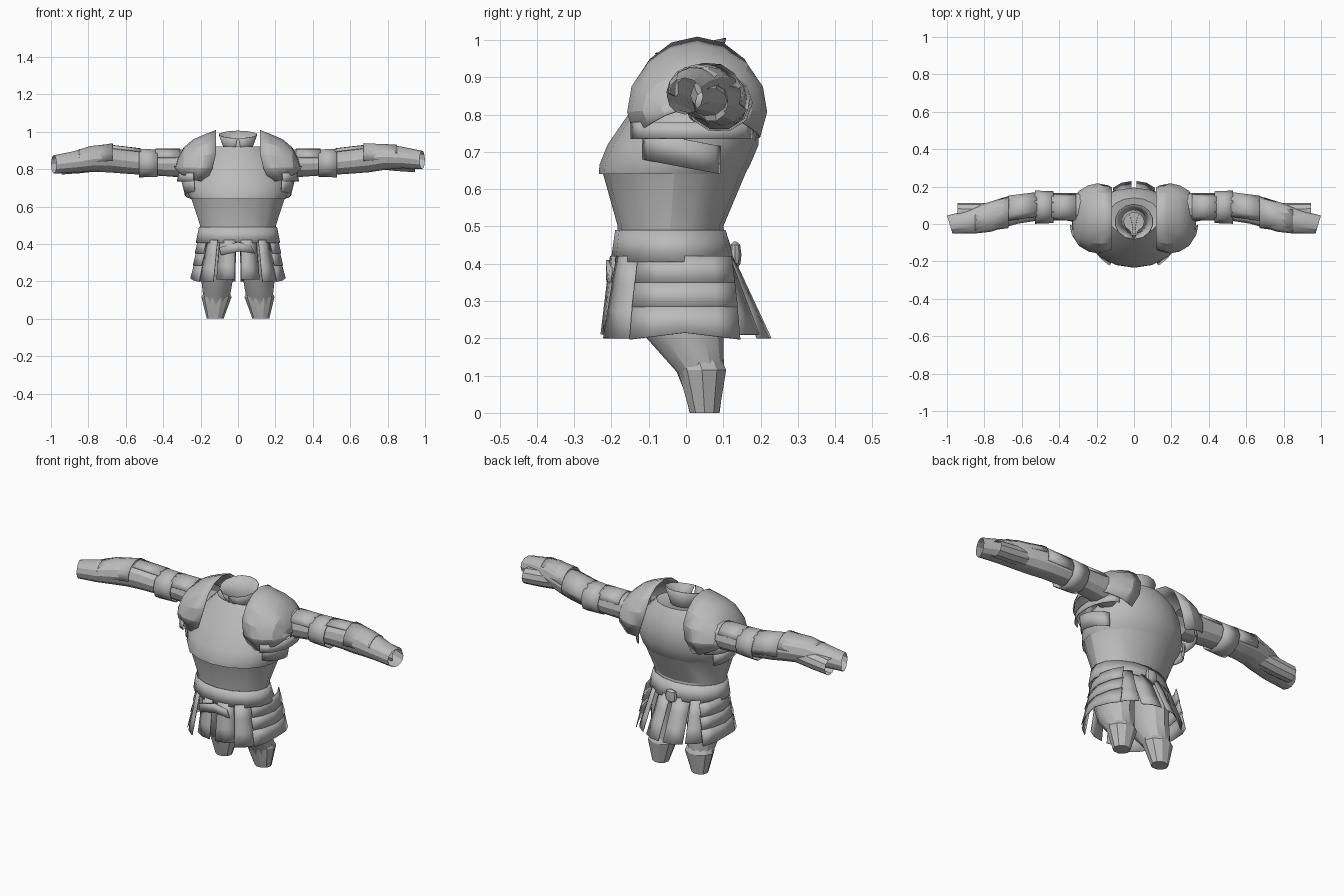
import bpy, bmesh, math
from mathutils import Vector

cube = bpy.data.objects.get("Cube")
if cube:
    bpy.data.objects.remove(cube, do_unlink=True)

steel = bpy.data.materials.new("plain grey")
steel.use_nodes = True
GREY = (0.5, 0.5, 0.5, 1)
steel.diffuse_color = GREY
steel.node_tree.nodes["Principled BSDF"].inputs["Base Color"].default_value = GREY


def loft(name, rows, closed=True, cap=False, angle=28):
    """Skin a list of equally long point rows."""
    bm = bmesh.new()
    grid = [[bm.verts.new(p) for p in row] for row in rows]
    n = len(rows[0])
    for a, b in zip(grid, grid[1:]):
        for i in range(n if closed else n - 1):
            j = (i + 1) % n
            bm.faces.new((a[i], a[j], b[j], b[i]))
    if cap:
        bm.faces.new(grid[-1])
    bmesh.ops.recalc_face_normals(bm, faces=bm.faces)
    mesh = bpy.data.meshes.new(name)
    bm.to_mesh(mesh)
    bm.free()
    mesh.materials.append(steel)
    ob = bpy.data.objects.new(name, mesh)
    bpy.context.collection.objects.link(ob)
    bpy.ops.object.select_all(action='DESELECT')
    bpy.context.view_layer.objects.active = ob
    ob.select_set(True)
    bpy.ops.object.shade_smooth_by_angle(angle=math.radians(angle))
    return ob


def thicken(ob, t=0.006):
    mod = ob.modifiers.new("thickness", 'SOLIDIFY')
    mod.thickness = t
    mod.offset = 0
    return ob


def arc(n, a0=0, a1=360, full=True):
    steps = n if full else n - 1
    return [math.radians(a0 + (a1 - a0) * i / steps) for i in range(n)]


def level(z, hw, front, back, n=16, cx=0):
    """Horizontal ring between a front and a back depth."""
    cy, ry = (front + back) / 2, (back - front) / 2
    return [Vector((cx + hw * math.cos(a), cy + ry * math.sin(a), z)) for a in arc(n)]


def upright(x, y, z, ry, rz, angles, slant=0):
    """Ring or arc standing across the x axis."""
    return [Vector((x + slant * math.cos(a), y + ry * math.cos(a), z + rz * math.sin(a)))
            for a in angles]


# Torso: waist, breastplate, sloping shoulders
loft("waist", [level(0.65, 0.252, -0.225, 0.163), level(0.5, 0.203, -0.183, 0.1),
               level(0.42, 0.205, -0.185, 0.115), level(0.41, 0.1, -0.1, 0.05)], cap=True)
loft("breastplate", [level(0.64, 0.252, -0.234, 0.158), level(0.665, 0.265, -0.232, 0.172),
                     level(0.72, 0.27, -0.21, 0.195), level(0.79, 0.245, -0.162, 0.195),
                     level(0.86, 0.2, -0.115, 0.18), level(0.92, 0.14, -0.06, 0.14),
                     level(0.905, 0.075, -0.05, 0.08)])

# Flared collar, lower at the front, with a throat notch
thicken(loft("collar", [[Vector((r * math.cos(a), 0.012 + r * 0.92 * math.sin(a), z + tilt * math.sin(a)))
                         for a in arc(15, gap - 90, 270 - gap, False)]
                        for z, r, gap, tilt in ((0.86, 0.055, 25, 0), (0.925, 0.08, 8, 0.005),
                                                (0.985, 0.102, 1, 0.02))], closed=False), 0.004)

# Belt and its fittings
thicken(loft("belt", [level(0.405, 0.224, -0.2, 0.132), level(0.49, 0.207, -0.188, 0.104)]), 0.004)
loft("belt_knob", [level(z, r, 0.132 - r / 2, 0.132 + r / 2, 10)
                   for z, r in ((0.385, 0.008), (0.4, 0.03), (0.425, 0.035), (0.45, 0.028), (0.46, 0.006))],
     cap=True)
thicken(loft("belt_knot", [[Vector((-0.1, -0.2, 0.38)), Vector((-0.09, -0.205, 0.34))],
                           [Vector((0.0, -0.21, 0.41)), Vector((0.01, -0.21, 0.36))],
                           [Vector((0.07, -0.2, 0.39)), Vector((0.09, -0.205, 0.35))]], closed=False), 0.01)


def strip(name, top, bottom, w0, w1, z1=0.2, z0=0.42):
    """Hanging plate from a top point to a bottom point, slightly bowed."""
    out = Vector((top[0], top[1] + 0.035, 0)).normalized()
    side = Vector((-out.y, out.x, 0))
    rows = []
    for i in range(4):
        t = i / 3
        p = Vector(top).lerp(Vector(bottom), t).to_3d()
        p.z = z0 + (z1 - z0) * t
        half = side * (w0 + (w1 - w0) * t) / 2
        rows.append([p - half - out * 0.006, p + out * 0.004, p + half - out * 0.006])
    return thicken(loft(name, rows, closed=False), 0.004)


for s, word in ((1, "left"), (-1, "right")):
    # Skirt strips front and back
    strip(word + "_front_inner_strip", (s * 0.058, -0.193), (s * 0.068, -0.215), 0.085, 0.105, 0.21)
    strip(word + "_front_outer_strip", (s * 0.14, -0.16), (s * 0.175, -0.18), 0.08, 0.12)
    strip(word + "_back_inner_strip", (s * 0.055, 0.115), (s * 0.065, 0.215), 0.09, 0.105)
    strip(word + "_back_outer_strip", (s * 0.14, 0.09), (s * 0.175, 0.155), 0.08, 0.12, 0.21)

    # Hip plate in three lightly stepped tiers
    tiers = ((0.42, 0.35, 0.213, 0.229, 0.125), (0.355, 0.285, 0.222, 0.24, 0.133), (0.29, 0.215, 0.234, 0.253, 0.14))
    for k, (z0, z1, x0, x1, h) in enumerate(tiers):
        thicken(loft(f"{word}_hip_plate_{k + 1}",
                     [[Vector((s * (x - 0.045 * t * t), -0.003 + hh * t, z - 0.018 * abs(t) * (z < 0.25)))
                       for t in (-1, -0.6, 0, 0.6, 1)] for z, x, hh in ((z0, x0, h), (z1, x1, h + 0.008))],
                     closed=False), 0.004)

    # Tapering leg with a knee guard
    leg = ((0.42, 0.1, 0.095, -0.15, 0.1), (0.29, 0.11, 0.09, -0.135, 0.1),
           (0.2, 0.112, 0.083, -0.105, 0.1), (0.11, 0.115, 0.07, -0.025, 0.102),
           (0.06, 0.12, 0.058, -0.005, 0.098), (0.0, 0.122, 0.043, 0.01, 0.09))
    loft(word + "_leg", [level(z, w, f, b, 12, s * x) for z, x, w, f, b in leg], cap=True)
    loft(word + "_knee_guard", [level(0.14, 0.07, -0.03, 0.1, 10, s * 0.114),
                                level(0.115, 0.08, -0.025, 0.111, 10, s * 0.115),
                                level(0.0, 0.045, 0.009, 0.091, 10, s * 0.122)])

    # Shoulder dome with a raised inner edge, cut back below the collarbone
    sweep = arc(11, -26, 206, False)
    dome = ((0.118, 0.174, 0.192), (0.175, 0.186, 0.17), (0.24, 0.175, 0.142), (0.29, 0.145, 0.098),
            (0.32, 0.095, 0.04), (0.33, 0.04, 0.0))
    rows = []
    for x, ry, rz in dome:
        row = upright(s * x, 0.03, 0.815, ry, rz, sweep)
        for a, p in zip(sweep, row):
            p.x += s * max(0, 0.15 - math.sin(a)) * (0.09 if x < 0.2 else 0.02)
        rows.append(row)
    thicken(loft(word + "_shoulder_dome", rows, closed=False, angle=22), 0.004)

    # Curved lames under the dome
    lames = ((0.78, 0.735, 0.015, 0.165, 0.095, 0.105), (0.735, 0.66, -0.012, 0.105, 0.08, 0.062))
    for k, (z0, z1, cy, ry, r0, r1) in enumerate(lames):
        rim = arc(9, -80, 80, False)
        thicken(loft(f"{word}_shoulder_lame_{k + 1}",
                     [[Vector((s * (0.22 + r * math.cos(a)), cy + ry * math.sin(a), z - 0.02 * k * math.sin(a)))
                       for a in rim] for z, r in ((z0, r0), (z1, r1))], closed=False), 0.004)

    # Open sleeve running to the wrist, the left wrist held a little higher
    lift = 0.012 * s
    arm = ((0.22, 0.08, 0.83, 0.085, 0.08), (0.4, 0.095, 0.83, 0.07, 0.067), (0.53, 0.092, 0.837, 0.076, 0.066),
           (0.62, 0.08, 0.847, 0.078, 0.07), (0.7, 0.06, 0.858, 0.081, 0.075),
           (0.79, 0.032, 0.86 + lift / 2, 0.074, 0.069), (0.88, 0.01, 0.85 + lift, 0.062, 0.057),
           (0.985, -0.003, 0.837 + lift, 0.048, 0.049))
    loft(word + "_sleeve", [upright(s * x, y, z, ry, rz, arc(12), s * ry * 0.3 * (x > 0.7))
                            for x, y, z, ry, rz in arm])

    # Slim tube behind the forearm
    loft(word + "_forearm_tube", [upright(s * x, y, z + lift / 2, r, r, arc(10))
                                  for x, y, z, r in ((0.72, 0.062, 0.845, 0.05), (0.84, 0.065, 0.83, 0.048),
                                                     (0.945, 0.068, 0.82, 0.045))])

    # Arm armour: band, upper plate, outer plate, elbow guard
    thicken(loft(word + "_arm_band", [upright(s * x, 0.09, 0.832, r, r * 0.9, arc(10))
                                      for x, r in ((0.43, 0.083), (0.53, 0.087))]), 0.004)
    guards = (("upper_plate", 0.31, 0.44, (0.09, 0.838), (0.09, 0.838), 0.074, 0.074, 20, 160),
              ("outer_plate", 0.52, 0.67, (0.09, 0.836), (0.07, 0.853), 0.079, 0.08, -20, 130),
              ("elbow_guard", 0.67, 0.85, (0.064, 0.858), (0.02, 0.855 + lift), 0.085, 0.066, 10, 190))
    for part, x0, x1, c0, c1, r0, r1, a0, a1 in guards:
        fan = arc(7, a0, a1, False)
        thicken(loft(f"{word}_{part}", [upright(s * x0, *c0, r0, r0 * 0.94, fan),
                                        upright(s * x1, *c1, r1, r1 * 0.94, fan)], closed=False), 0.004)
